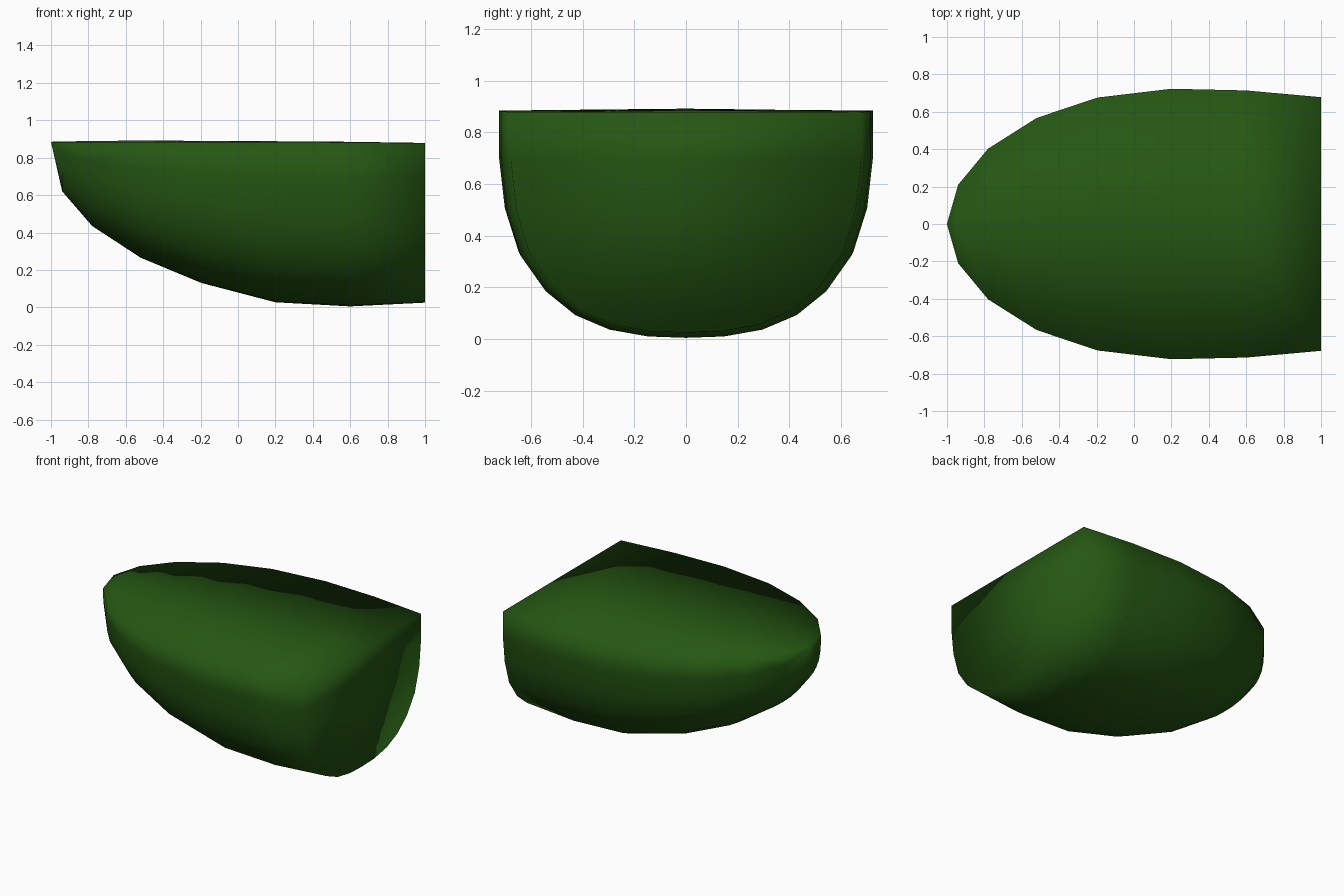
import bpy
import bmesh

if "Cube" in bpy.data.objects:
    bpy.data.objects.remove(bpy.data.objects["Cube"])

# Hull stations: x, half width, keel height, gunwale height, deck centre height
stations = [
    (-0.94, 0.21, 0.62, 0.885, 0.887),
    (-0.78, 0.403, 0.435, 0.885, 0.889),
    (-0.52, 0.567, 0.265, 0.885, 0.892),
    (-0.195, 0.676, 0.13, 0.885, 0.89),
    (0.2, 0.723, 0.027, 0.884, 0.888),
    (0.6, 0.714, 0.005, 0.882, 0.885),
    (1.0, 0.678, 0.025, 0.878, 0.879),
]
# Half cross-section from keel to gunwale: fraction of width, fraction of height
section = [(0, 0), (0.207, 0.006), (0.414, 0.036), (0.6, 0.1), (0.76, 0.205),
           (0.895, 0.36), (0.97, 0.56), (1, 0.78), (1, 1)]
profile = [(-y, z) for y, z in section[:0:-1]] + section

bm = bmesh.new()
bow = bm.verts.new((-1, 0, 0.885))
rings = []
for x, w, keel, top, deck in stations:
    ring = [bm.verts.new((x, w * y, keel + (top - keel) * z)) for y, z in profile]
    ring.append(bm.verts.new((x, 0, deck)))
    rings.append(ring)

# Bow fan, then hull sides and cambered deck between stations
n = len(rings[0])
for i in range(n):
    j = (i + 1) % n
    bm.faces.new((bow, rings[0][i], rings[0][j]))
    for a, b in zip(rings, rings[1:]):
        bm.faces.new((a[i], b[i], b[j], a[j]))

# Flat transom, filled in rows from gunwale to keel
stern = rings[-1]
last = len(profile) - 1
bm.faces.new((stern[0], stern[1], stern[last - 1], stern[last], stern[-1]))
for i in range(1, last // 2 - 1):
    bm.faces.new((stern[i], stern[i + 1], stern[last - i - 1], stern[last - i]))
k = last // 2
bm.faces.new((stern[k - 1], stern[k], stern[k + 1]))

bmesh.ops.recalc_face_normals(bm, faces=bm.faces)
for f in bm.faces:
    f.smooth = True
mesh = bpy.data.meshes.new("hull")
bm.to_mesh(mesh)
bm.free()
hull = bpy.data.objects.new("hull", mesh)
bpy.context.collection.objects.link(hull)

# Dark green paint
green = bpy.data.materials.new("dark_green")
green.diffuse_color = (0.018, 0.095, 0.006, 1)
green.use_nodes = True
green.node_tree.nodes["Principled BSDF"].inputs["Base Color"].default_value = green.diffuse_color
mesh.materials.append(green)
